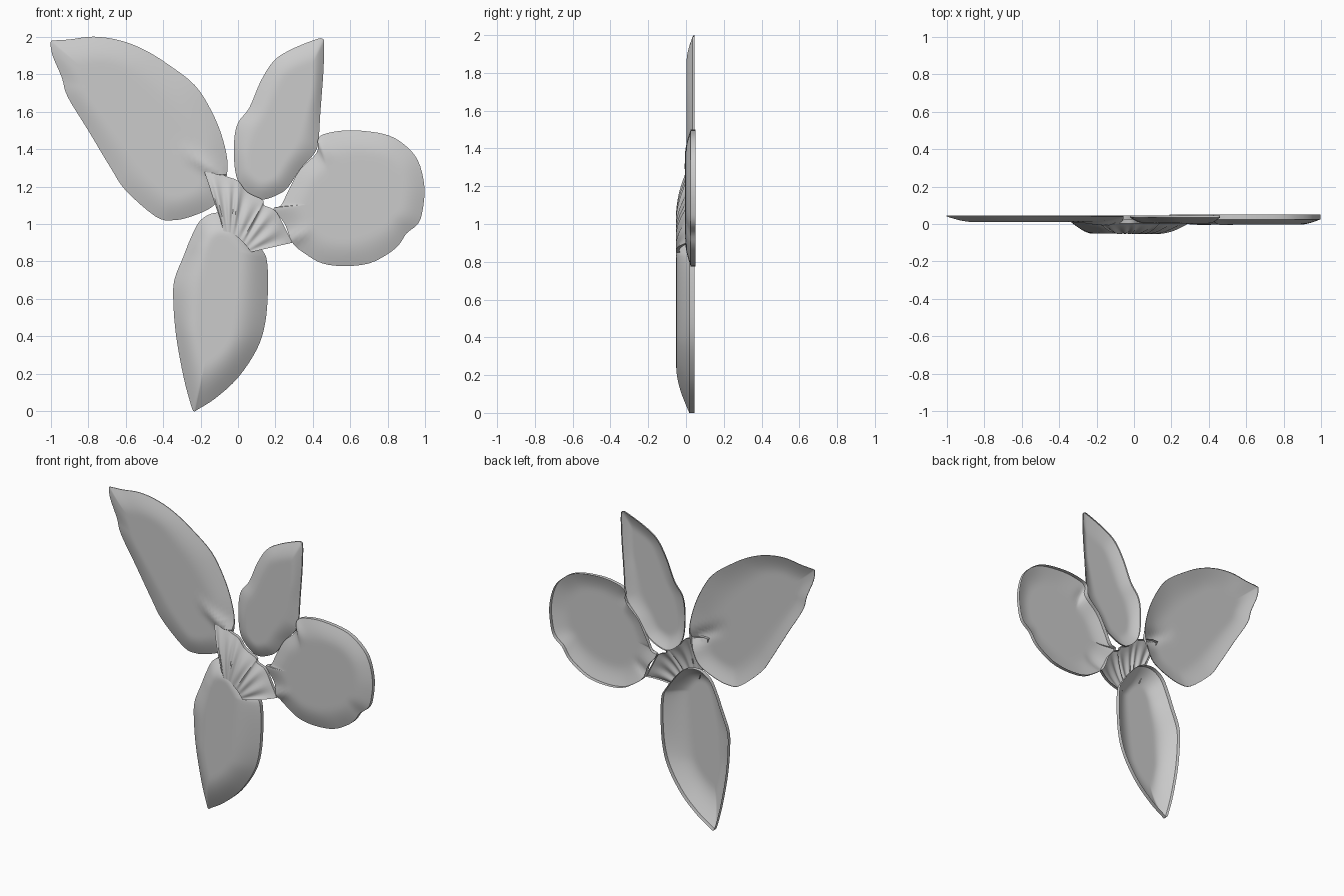
import bpy
import bmesh
import math
from mathutils import Vector

cube = bpy.data.objects.get("Cube")
if cube:
    bpy.data.objects.remove(cube, do_unlink=True)

# Single neutral grey material
grey = bpy.data.materials.new("plain grey")
grey.use_nodes = True
tint = (0.6, 0.6, 0.6, 1)
grey.diffuse_color = tint
grey.node_tree.nodes["Principled BSDF"].inputs["Base Color"].default_value = tint


def smooth_path(points, steps, closed):
    """Catmull-Rom curve through the points."""
    vectors = [Vector(p) for p in points]
    count = len(vectors)

    def pick(i):
        return vectors[i % count] if closed else vectors[max(0, min(count - 1, i))]

    path = []
    for i in range(count if closed else count - 1):
        a, b, c, d = (pick(i + k) for k in (-1, 0, 1, 2))
        for s in range(steps):
            t = s / steps
            path.append(b + (c - a) * t / 2
                        + (a - b * 2.5 + c * 2 - d / 2) * t ** 2
                        + (b * 1.5 - a / 2 - c * 1.5 + d / 2) * t ** 3)
    if not closed:
        path.append(vectors[-1])
    return path


def nearest(point, start, end):
    """Closest point on a segment, with its distance along it."""
    axis = end - start
    t = max(0, min(1, (point - start).dot(axis) / axis.length_squared))
    return start + axis * t, t


def loft(name, rings, closed):
    """Skin neighbouring rings and face the sheet forward."""
    bm = bmesh.new()
    rows = [[bm.verts.new(co) for co in ring] for ring in rings]
    for outer, inner in zip(rows, rows[1:]):
        size = len(outer)
        for i in range(size if closed else size - 1):
            j = (i + 1) % size
            bm.faces.new((outer[i], outer[j], inner[j], inner[i]))
    bmesh.ops.remove_doubles(bm, verts=bm.verts, dist=0.0005)
    bmesh.ops.recalc_face_normals(bm, faces=bm.faces)
    bm.normal_update()
    if sum(f.normal.y * f.calc_area() for f in bm.faces) > 0:
        bmesh.ops.reverse_faces(bm, faces=bm.faces)
    mesh = bpy.data.meshes.new(name)
    bm.to_mesh(mesh)
    bm.free()
    mesh.materials.append(grey)
    obj = bpy.data.objects.new(name, mesh)
    bpy.context.collection.objects.link(obj)
    bpy.ops.object.select_all(action="DESELECT")
    obj.select_set(True)
    bpy.context.view_layer.objects.active = obj
    bpy.ops.object.shade_smooth_by_angle(angle=math.radians(40))
    return obj


def petal(name, outline, spine, back, lip, front, shoulder, creases=()):
    """Shallow open dish: upright lip, sloping shoulder, flat middle."""
    edge = smooth_path(outline, 4, True)
    start, end = (Vector(p) for p in spine)
    rings = [[(p.x, back, p.y) for p in edge]]
    levels = 14
    for k in range(levels + 1):
        t = k / levels
        rise = math.sin(min(1, t / shoulder) * math.pi / 2)
        ring = []
        for p in edge:
            target, _ = nearest(p, start, end)
            q = p.lerp(target, t)
            y = lip + (front - lip) * rise
            # Pinched folds running in from the rim
            for head, tail, width, height in creases:
                foot, along = nearest(q, Vector(head), Vector(tail))
                gap = (q - foot).length / width
                y += height * (1 - along) * math.exp(-gap * gap)
            ring.append((q.x, y, q.y))
        rings.append(ring)
    return loft(name, rings, True)


# Large upper petal
petal("large_petal",
      [(-1, 1.97), (-.98, 1.98), (-.9, 1.985), (-.77, 2), (-.63, 1.98),
       (-.5, 1.93), (-.37, 1.85), (-.23, 1.74), (-.14, 1.6), (-.08, 1.45),
       (-.055, 1.3), (-.09, 1.16), (-.14, 1.09), (-.25, 1.04), (-.35, 1.02),
       (-.44, 1.04), (-.6, 1.18), (-.68, 1.3), (-.8, 1.5), (-.91, 1.68),
       (-.94, 1.78), (-.99, 1.9)],
      [(-.7, 1.72), (-.32, 1.28)], .045, .04, .01, .5,
      [((-.08, 1.26), (-.32, 1.41), .035, -.03)])

# Narrow upper petal
petal("narrow_petal",
      [(.45, 1.99), (.46, 1.95), (.455, 1.8), (.44, 1.6), (.43, 1.45),
       (.41, 1.38), (.33, 1.29), (.27, 1.2), (.22, 1.16), (.13, 1.13),
       (.06, 1.16), (0, 1.23), (-.02, 1.33), (-.02, 1.45), (0, 1.54),
       (.06, 1.62), (.12, 1.76), (.19, 1.87), (.28, 1.93), (.4, 1.98)],
      [(.33, 1.72), (.14, 1.33)], .045, .035, .003, .5)

# Round side petal
petal("round_petal",
      [(.43, 1.46), (.5, 1.49), (.62, 1.5), (.78, 1.48), (.88, 1.43),
       (.96, 1.34), (.995, 1.2), (.985, 1.07), (.96, 1), (.9, .95),
       (.86, .89), (.8, .84), (.7, .79), (.57, .775), (.45, .79),
       (.36, .84), (.29, .9), (.25, 1), (.19, 1.08), (.23, 1.1),
       (.27, 1.18), (.33, 1.29), (.42, 1.38)],
      [(.55, 1.12), (.7, 1.17)], .05, .025, -.004, .4,
      [((.28, .92), (.4, .97), .03, -.02), ((.43, 1.42), (.5, 1.34), .03, -.012)])

# Lower petal
petal("lower_petal",
      [(-.235, 0), (-.215, .01), (-.12, .07), (0, .18), (.1, .33),
       (.145, .47), (.16, .65), (.155, .8), (.13, .86), (.06, .96),
       (-.02, 1.04), (-.12, 1.06), (-.2, 1.02), (-.25, .93), (-.29, .83),
       (-.34, .7), (-.345, .58), (-.33, .4), (-.29, .18), (-.25, .03)],
      [(-.14, .42), (-.08, .86)], .045, .018, -.052, .6)

# Pleated fan joining the petals, with a turned-back hem
outer = smooth_path([(-.18, 1.28), (-.13, 1.28), (-.05, 1.25), (0, 1.23),
                     (.05, 1.17), (.13, 1.13), (.14, 1.1), (.2, 1.07),
                     (.25, .98), (.29, .9)], 6, False)
root = smooth_path([(-.075, .96), (-.03, .95), (.03, .9), (.07, .85)],
                   len(outer) // 3, False)
rows = []
for k in range(11):
    t = k / 10
    row = []
    for i, tip in enumerate(outer):
        base = root[round(i * (len(root) - 1) / (len(outer) - 1))]
        q = base.lerp(tip, t)
        pleat = .006 * math.sin(i * .9) * math.sin(math.pi * t)
        row.append((q.x, -.052 + .055 * t ** 2.2 + pleat, q.y))
    rows.append(row)
rows.append([(x, y + .02, z) for x, y, z in rows[-1]])
hemmed = []
for row in rows:
    first, last = row[0], row[-1]
    hemmed.append([(first[0], first[1] + .02, first[2])] + row
                  + [(last[0], last[1] + .02, last[2])])
loft("centre_fan", hemmed, False)
